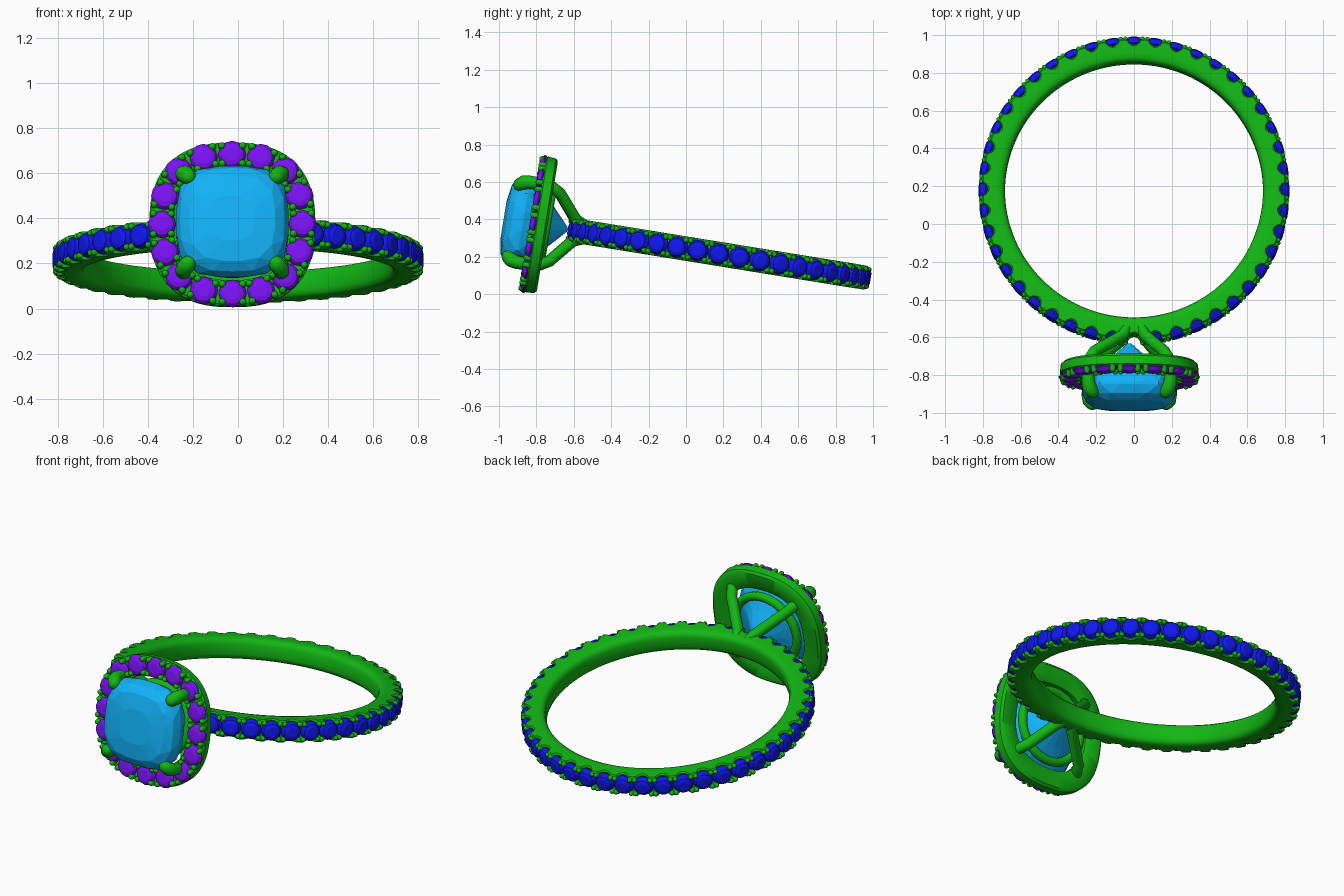
import bpy, bmesh, math
from math import sin, cos, pi
from mathutils import Vector, Matrix

if "Cube" in bpy.data.objects:
    bpy.data.objects.remove(bpy.data.objects["Cube"])

# Ring frame: local z = finger axis, local -y = towards the head, tilted back
FRAME = Matrix.Translation((0, 0.175, 0.215)) @ Matrix.Rotation(math.radians(-9.2), 4, 'X')
HX = -0.025                      # sideways offset of the head


def material(name, rgb):
    m = bpy.data.materials.new(name)
    m.diffuse_color = (*rgb, 1)
    m.use_nodes = True
    m.node_tree.nodes["Principled BSDF"].inputs["Base Color"].default_value = m.diffuse_color
    return m


METAL = material("green_metal", (0.006, 0.47, 0.007))
BLUE = material("blue_stone", (0.005, 0.009, 0.88))
PURPLE = material("purple_stone", (0.20, 0.006, 0.92))
CYAN = material("cyan_stone", (0.006, 0.45, 0.95))


def finish(name, bm, mat, smooth=None):
    bmesh.ops.recalc_face_normals(bm, faces=bm.faces)
    me = bpy.data.meshes.new(name)
    bm.to_mesh(me)
    bm.free()
    me.materials.append(mat)
    ob = bpy.data.objects.new(name, me)
    bpy.context.collection.objects.link(ob)
    ob.matrix_world = FRAME
    if smooth:
        bpy.context.view_layer.objects.active = ob
        ob.select_set(True)
        bpy.ops.object.shade_smooth_by_angle(angle=math.radians(smooth))
        ob.select_set(False)
    return ob


def loft(bm, rings, closed=False, caps=True):
    """Skin a list of point rings."""
    vs = [[bm.verts.new(p) for p in r] for r in rings]
    n = len(vs[0])
    for k in range(len(vs) if closed else len(vs) - 1):
        a, b = vs[k], vs[(k + 1) % len(vs)]
        for i in range(n):
            j = (i + 1) % n
            bm.faces.new((a[i], a[j], b[j], b[i]))
    if caps and not closed:
        bm.faces.new(vs[0])
        bm.faces.new(vs[-1])


def tube(bm, pts, radii, sides=12):
    """Round rod along a path with a dome on its last end."""
    pts = [Vector(p) for p in pts]
    rings = []
    for i, p in enumerate(pts):
        t = (pts[min(i + 1, len(pts) - 1)] - pts[max(i - 1, 0)]).normalized()
        u = t.cross(Vector((0.31, 0.2, 0.93))).normalized()
        v = t.cross(u)
        ring = lambda c, r: [c + r * (cos(2 * pi * k / sides) * u + sin(2 * pi * k / sides) * v) for k in range(sides)]
        rings.append(ring(p, radii[i]))
    for a in (0.5, 1.0, 1.4):
        rings.append(ring(p + t * radii[-1] * sin(a), radii[-1] * cos(a)))
    loft(bm, rings)


def cushion(r, n, a):
    """Point of a rounded square (superellipse) at angle a."""
    c, s = cos(a), sin(a)
    k = r / (abs(c) ** n + abs(s) ** n) ** (1 / n)
    return k * c, k * s


def head(x, z, d):
    return Vector((HX + x, -d, z))


def round_stone(bm, centre, normal, r, height, depth, sides=12):
    """Small brilliant: table, bezel, girdle and pointed back."""
    q = Vector(normal).to_track_quat('Z', 'Y')
    rings = []
    for f, h, off in ((0.5, height, 0), (0.8, height * 0.75, 0.5), (1, 0.1 * height, 0), (1, -0.1 * height, 0), (0.1, -depth, 0)):
        rings.append([centre + q @ Vector((r * f * cos(2 * pi * (k + off) / sides), r * f * sin(2 * pi * (k + off) / sides), h)) for k in range(sides)])
    loft(bm, rings)


# Band: lathed comfort-fit section whose side walls dip at every stone
N = 44
STEPS = (-0.5, -0.32, -0.25, -0.12, 0, 0.12, 0.25, 0.32)
DIP = (0.808, 0.806, 0.79, 0.778, 0.774, 0.778, 0.79, 0.806)
band = bmesh.new()
half = [(0.683, 0.03), (0.69, 0.05), (0.705, 0.061), (0.73, 0.065)]
rings = []
for i in range(N):
    for s, rim in zip(STEPS, DIP):
        a = 2 * pi * (i + s) / N
        up = half + [(rim - 0.008, 0.064), (rim, 0.056), (rim - 0.006, 0.042), (0.772, 0.036)]
        section = up + [(r, -z) for r, z in reversed(up)]
        rings.append([(r * sin(a), -r * cos(a), z) for r, z in section])
loft(band, rings, closed=True)
finish("band", band, METAL, 40)

# Band stones with paired claws between them
stones, claws = bmesh.new(), bmesh.new()
for i in range(N):
    a = 2 * pi * i / N
    out = Vector((sin(a), -cos(a), 0))
    if i:
        round_stone(stones, out * 0.79, out, 0.058, 0.033, 0.05)
    for da in (-1, 1):
        b = a + pi / N + da * 0.016
        o = Vector((sin(b), -cos(b), 0))
        for z in (-0.047, 0.047):
            tube(claws, [o * 0.76 + Vector((0, 0, z)), o * 0.808 + Vector((0, 0, z * 0.96))], [0.014, 0.014], 8)
finish("band_stones", stones, BLUE)
finish("band_claws", claws, METAL, 50)

# Halo: cushion-shaped frame
halo = bmesh.new()
prof = [(0.25, 0.938), (0.262, 0.928), (0.35, 0.928), (0.364, 0.94), (0.368, 0.985), (0.358, 0.994), (0.27, 0.992), (0.25, 0.985)]
loft(halo, [[head(*cushion(r, 2.5, 2 * pi * k / 96), d) for r, d in prof] for k in range(96)], closed=True)
finish("halo_frame", halo, METAL, 40)

# Evenly spaced positions along the halo centre line
path = [Vector(cushion(0.31, 2.5, 2 * pi * k / 1600)) for k in range(1601)]
lengths = [0]
for p, q in zip(path, path[1:]):
    lengths.append(lengths[-1] + (q - p).length)


def along(t):
    s = (t % 1) * lengths[-1]
    k = min(next(i for i, l in enumerate(lengths) if l >= s), 1599)
    tan = (path[k + 1] - path[k]).normalized()
    return path[k], Vector((tan.y, -tan.x)), tan


# Halo stones with four claws in each gap
hstones, hclaws = bmesh.new(), bmesh.new()
for i in range(16):
    p, nrm, tan = along(i / 16)
    p = p + nrm * 0.002
    round_stone(hstones, head(p.x, p.y, 0.998), (0, -1, 0), 0.062, 0.026, 0.05)
    p, nrm, tan = along((i + 0.5) / 16)
    for off, spread in ((-0.038, 0.015), (0.041, 0.021)):
        for s in (-1, 1):
            c = p + nrm * off + tan * spread * s
            tube(hclaws, [head(c.x, c.y, 0.97), head(c.x, c.y, 1.012)], [0.016, 0.016], 8)
finish("halo_stones", hstones, PURPLE)
finish("halo_claws", hclaws, METAL, 50)

# Centre stone: faceted cushion cut
gem = bmesh.new()
G = 16
gem_profile = [(0.1, 1.165, 0), (0.19, 1.15, 0.5), (0.232, 1.12, 0), (0.25, 1.075, 0.5), (0.25, 1.06, 0.5),
               (0.225, 1.0, 0), (0.12, 0.92, 0.5), (0.012, 0.82, 0)]
rings = [[head(*cushion(r, 3.2, 2 * pi * (k + off) / G), d) for k in range(G)] for r, d, off in gem_profile]
loft(gem, rings)
bmesh.ops.triangulate(gem, faces=[f for f in gem.faces if len(f.verts) == 4])
finish("centre_stone", gem, CYAN)

# Four prongs running from the band up over the stone's corners
prongs = bmesh.new()
for sx in (-1, 1):
    for sz in (-1, 1):
        pts = [(0.038, 0.735), (0.06, 0.785), (0.185, 0.89), (0.21, 0.935), (0.217, 1.0), (0.217, 1.06), (0.21, 1.09), (0.196, 1.108)]
        tube(prongs, [head(sx * r - (HX if d < 0.8 else 0), sz * r, d) for r, d in pts],
             [0.03, 0.032, 0.031, 0.032, 0.034, 0.036, 0.039, 0.036])
finish("prongs", prongs, METAL, 50)

# Gallery rail behind the stone
rail = bmesh.new()
loft(rail, [[head((0.207 + 0.026 * cos(2 * pi * j / 10)) * cos(2 * pi * k / 64),
                  (0.207 + 0.026 * cos(2 * pi * j / 10)) * sin(2 * pi * k / 64),
                  0.935 + 0.026 * sin(2 * pi * j / 10)) for j in range(10)] for k in range(64)], closed=True)
finish("gallery_rail", rail, METAL, 60)
